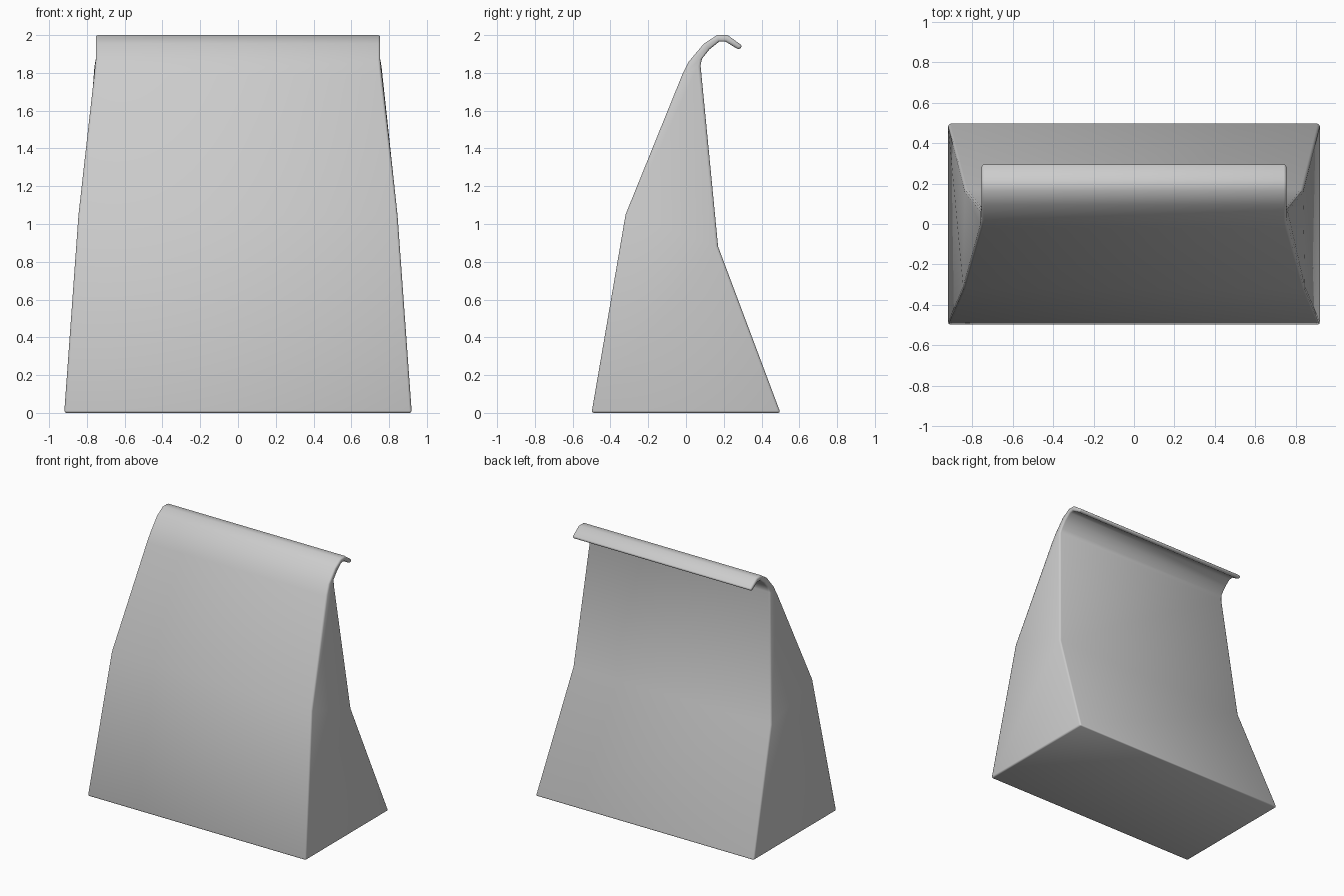
import bpy, bmesh

if "Cube" in bpy.data.objects:
    bpy.data.objects.remove(bpy.data.objects["Cube"])

# Paper bag side profile: half width, front point (y, z), back point (y, z)
rings = [
    (0.92, (-0.50, 0.00), (0.50, 0.00)),
    (0.845, (-0.32, 1.05), (0.17, 0.88)),
    (0.76, (-0.02, 1.79), (0.077, 1.84)),
    (0.753, (0.015, 1.86), (0.085, 1.875)),
    (0.753, (0.095, 1.955), (0.125, 1.925)),
    (0.753, (0.165, 2.00), (0.175, 1.965)),
    (0.753, (0.22, 2.00), (0.21, 1.965)),
    (0.753, (0.30, 1.942), (0.28, 1.922)),
]

bm = bmesh.new()
loops = []
for i, (w, f, b) in enumerate(rings):
    wb = 0.835 if i == 1 else w
    loops.append([bm.verts.new(p) for p in (
        (-w, *f), (w, *f), (wb, *b), (-wb, *b))])

# Walls and curled top
for lo, hi in zip(loops, loops[1:]):
    for i in range(4):
        j = (i + 1) % 4
        bm.faces.new((lo[i], lo[j], hi[j], hi[i]))

# Floor and end of the curled lip
bm.faces.new(loops[0][::-1])
bm.faces.new(loops[-1])
bmesh.ops.recalc_face_normals(bm, faces=bm.faces[:])

mesh = bpy.data.meshes.new("paper_bag")
bm.to_mesh(mesh)
bm.free()
bag = bpy.data.objects.new("paper_bag", mesh)
bpy.context.collection.objects.link(bag)
bpy.context.view_layer.objects.active = bag
bag.select_set(True)

# Soft folded creases
bevel = bag.modifiers.new("soft_creases", 'BEVEL')
bevel.width = 0.012
bevel.segments = 2
bevel.limit_method = 'ANGLE'
bevel.angle_limit = 0.9
bpy.ops.object.modifier_apply(modifier=bevel.name)
bpy.ops.object.shade_smooth()
